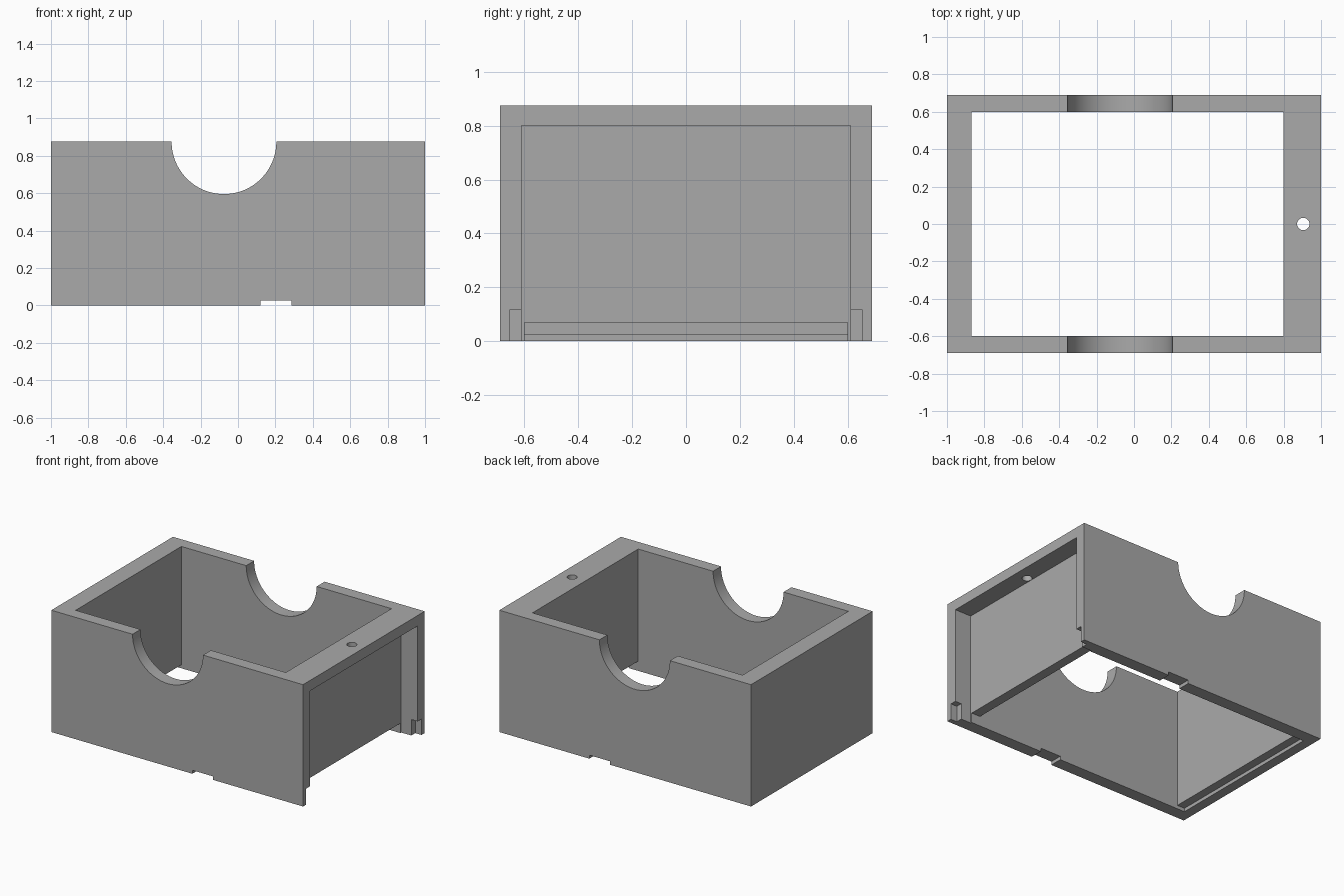
import bpy, math

if "Cube" in bpy.data.objects:
    bpy.data.objects.remove(bpy.data.objects["Cube"], do_unlink=True)

grey = bpy.data.materials.new("plain grey")
grey.use_nodes = True
COLOR = (0.4, 0.4, 0.4, 1)
grey.diffuse_color = COLOR
grey.node_tree.nodes["Principled BSDF"].inputs["Base Color"].default_value = COLOR

HEIGHT = 0.875
HALF_DEPTH = 0.69
OVER = 0.1  # cutter overshoot past open faces


def block(name, x, y, z):
    """Box from (min, max) ranges."""
    bpy.ops.mesh.primitive_cube_add(size=1)
    ob = bpy.context.object
    ob.name = name
    ob.location = [(a + b) / 2 for a, b in (x, y, z)]
    ob.scale = [b - a for a, b in (x, y, z)]
    bpy.ops.object.transform_apply(location=True, rotation=False, scale=True)
    ob.data.materials.append(grey)
    return ob


def cylinder(name, radius, depth, location, rotation=(0, 0, 0), sides=64):
    bpy.ops.mesh.primitive_cylinder_add(vertices=sides, radius=radius, depth=depth,
                                        location=location, rotation=rotation)
    ob = bpy.context.object
    ob.name = name
    ob.data.materials.append(grey)
    return ob


# Outer body
body = block("box_body", (-1, 1), (-HALF_DEPTH, HALF_DEPTH), (0, HEIGHT))

cutters = [
    # Open cavity from top to bottom
    block("cavity", (-0.87, 0.8), (-0.6, 0.6), (-OVER, HEIGHT + OVER)),
    # Gap under the thin end wall
    block("end_gap", (0.7, 1 + OVER), (-0.6, 0.6), (-OVER, 0.07)),
    # Recess in the end, with wider pockets at its foot
    block("end_recess", (0.87, 1 + OVER), (-0.61, 0.61), (-OVER, 0.8)),
    block("foot_pocket", (0.95, 1 + OVER), (-0.655, 0.655), (-OVER, 0.115)),
    # Shallow ledge under the closed end
    block("base_ledge", (-0.93, -0.8), (-0.6, 0.6), (-OVER, 0.025)),
    # Notch under both long walls
    block("base_notch", (0.12, 0.285), (-1, 1), (-OVER, 0.025)),
    # Round saddle through both long walls
    cylinder("saddle", 0.28, 2, (-0.075, 0, HEIGHT), (math.pi / 2, 0, 0), sides=96),
    # Pin hole through the end slab
    cylinder("pin_hole", 0.033, 0.3, (0.905, 0, HEIGHT), sides=32),
]

for cutter in cutters:
    cutter.hide_render = True
    mod = body.modifiers.new(cutter.name, "BOOLEAN")
    mod.operation = "DIFFERENCE"
    mod.solver = "EXACT"
    mod.object = cutter

# Apply the cuts and drop the cutters
bpy.ops.object.select_all(action="DESELECT")
body.select_set(True)
bpy.context.view_layer.objects.active = body
for cutter in cutters:
    bpy.ops.object.modifier_apply(modifier=cutter.name)
    bpy.data.objects.remove(cutter, do_unlink=True)

bpy.ops.object.shade_smooth_by_angle(angle=math.radians(30))
